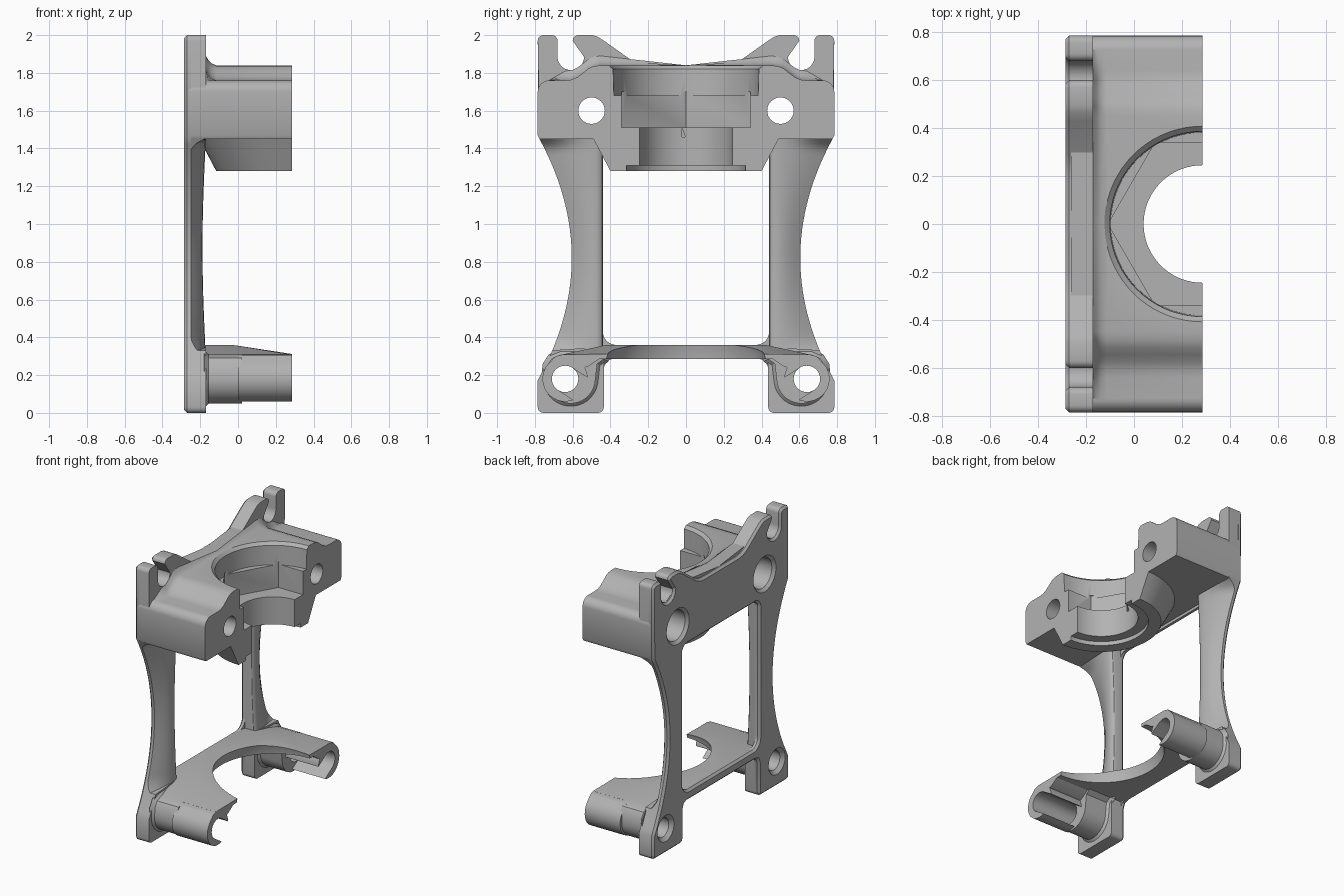
import bpy, bmesh, math
from math import sin, cos, radians, pi

cube = bpy.data.objects.get("Cube")
if cube:
    bpy.data.objects.remove(cube, do_unlink=True)

grey = bpy.data.materials.new("plain_grey")
grey.use_nodes = True
grey.diffuse_color = (0.45, 0.45, 0.45, 1)
grey.node_tree.nodes["Principled BSDF"].inputs["Base Color"].default_value = (0.45, 0.45, 0.45, 1)

FRONT, BACK, PLATE = 0.285, -0.285, -0.17
parts = []


def loft(name, rings):
    """Closed solid through a list of equal-length rings of 3D points."""
    bm = bmesh.new()
    loops = [[bm.verts.new(p) for p in ring] for ring in rings]
    n = len(loops[0])
    for a, b in zip(loops, loops[1:]):
        for i in range(n):
            j = (i + 1) % n
            bm.faces.new((a[i], a[j], b[j], b[i]))
    bm.faces.new(loops[0])
    bm.faces.new(loops[-1])
    bmesh.ops.recalc_face_normals(bm, faces=bm.faces)
    mesh = bpy.data.meshes.new(name)
    bm.to_mesh(mesh)
    bm.free()
    mesh.materials.append(grey)
    ob = bpy.data.objects.new(name, mesh)
    bpy.context.collection.objects.link(ob)
    parts.append(ob)
    return ob


def arc(cy, cz, r, a0, a1, n=8):
    angles = [radians(a0 + (a1 - a0) * i / n) for i in range(n + 1)]
    return [(cy + r * cos(a), cz + r * sin(a)) for a in angles]


def inset(pts, d):
    """Move a counter-clockwise outline inwards by d."""
    out = []
    for i, p in enumerate(pts):
        q, r = pts[i - 1], pts[(i + 1) % len(pts)]
        n1, n2 = [(-(b[1] - a[1]) / math.dist(a, b), (b[0] - a[0]) / math.dist(a, b))
                  for a, b in ((q, p), (p, r))]
        k = d / max(0.4, 1 + n1[0] * n2[0] + n1[1] * n2[1])
        out.append((p[0] + k * (n1[0] + n2[0]), p[1] + k * (n1[1] + n2[1])))
    return out


def prism(name, pts, x0, x1, chamfer=0, side=1):
    """Extrude a (y, z) outline along x, with a bevel (or flare) at x0."""
    levels = [(x0, pts), (x1, pts)]
    if chamfer:
        levels = [(x0, inset(pts, chamfer)), (x0 + abs(chamfer), pts), (x1, pts)]
    return loft(name, [[(x, side * y, z) for y, z in ring] for x, ring in levels])


def turned(name, profile, n=72):
    """Solid turned about the vertical axis of the bore; profile is (r, z)."""
    return loft(name, [[(FRONT + r * cos(2 * pi * i / n), r * sin(2 * pi * i / n), z)
                        for i in range(n)] for r, z in profile])


def mirrored(half):
    return half + [(-y, z) for y, z in reversed(half) if y > 0]


def cut(targets, cutters):
    for ob in targets:
        bpy.context.view_layer.objects.active = ob
        for c in cutters:
            mod = ob.modifiers.new("cut", "BOOLEAN")
            mod.operation, mod.solver, mod.object = "DIFFERENCE", "EXACT", c
            bpy.ops.object.modifier_apply(modifier=mod.name)
    for c in cutters:
        parts.remove(c)
        bpy.data.objects.remove(c, do_unlink=True)


def outer(z):
    """Waisted outer side of the frame."""
    return min(0.785, 0.605 + 0.43 * (z - 0.82) ** 2)


# Outlines of the foot, the waisted side and the slotted top
foot = arc(0.465, 0.03, 0.03, 180, 270, 4) + arc(0.755, 0.03, 0.03, 270, 360, 4)
side_line = [(outer(z), z) for z in [0.17 + 1.29 * i / 32 for i in range(33)]]
ears = (arc(0.755, 1.97, 0.03, 0, 90, 4) + arc(0.71, 1.97, 0.03, 90, 180, 4)
        + arc(0.61, 1.885, 0.07, 0, -180, 16) + arc(0.57, 1.97, 0.03, 0, 90, 4)
        + [(0.495, 2), (0.465, 1.99), (0.43, 1.967), (0.29, 1.868), (0.245, 1.847),
           (0.2, 1.84), (0, 1.84)])

# Back plate with its window
plate = prism("back_plate", mirrored([(0, 0.285), (0.39, 0.285), (0.42, 0.275), (0.435, 0.24)]
              + foot + side_line + ears), BACK, -0.25, 0.015)
window = (arc(-0.37, 0.43, 0.07, 180, 270) + arc(0.37, 0.43, 0.07, 270, 360)
          + arc(0.39, 1.38, 0.05, 0, 90) + arc(-0.39, 1.38, 0.05, 90, 180))
cut([plate], [prism("window_cutter", window, -0.3, 0, -0.03)])

# Head plate and the clamp block in front of it
head = prism("head_plate", mirrored([(0, 1.45), (outer(1.45), 1.45)] + ears), -0.262, PLATE)
block_half = ([(0, 1.45), (0.775, 1.45), (0.785, 1.47)] + arc(0.725, 1.7, 0.06, 0, 90)
              + [(0.64, 1.76), (0.605, 1.764), (0.575, 1.778), (0.545, 1.8), (0.515, 1.824),
                 (0.485, 1.836), (0.45, 1.84), (0, 1.84)])
block_rings = []
for x, lift in ((-0.262, 0.05), (PLATE, 0.05), (-0.155, 0.025), (-0.14, 0.01), (-0.115, 0), (FRONT, 0)):
    block_rings.append([(x, y, z + (lift if 0.44 < abs(y) < 0.7 and z > 1.5 else 0))
                        for y, z in mirrored(block_half)])
block = loft("clamp_block", block_rings)

# Half-round tapered boss under the block
boss = loft("bore_boss", [[(FRONT + r * cos(a), r * sin(a), z)
                           for a in [pi / 2 + pi * i / 40 for i in range(41)]]
                          for r, z in ((0.4, 1.28), (0.495, 1.46))])

# Stepped bore with a hexagonal pocket
cut([block, boss], [
    turned("bore_cutter", [(0.245, 1.2), (0.245, 1.6)]),
    turned("hexagon_cutter", [(0.393, 1.51), (0.393, 1.7)], 6),
    turned("top_cutter", [(0.382, 1.68), (0.386, 1.82), (0.41, 1.842), (0.41, 1.95)]),
    turned("recess_cutter", [(0.315, 1.2), (0.315, 1.31)])])

# Legs: thin outside, thicker and rounded towards the window
for s, label in ((1, "left"), (-1, "right")):
    rings = []
    for i in range(41):
        z = 0.29 + 1.165 * i / 40
        f = max(0, 1 - (z - 0.29) / 0.12, 1 - (1.455 - z) / 0.07) ** 2
        xo, yo = -0.25 + 0.08 * f, outer(z)
        xi = -0.17 - 0.018 * sin(pi * i / 40)
        section = [(-0.265, yo), (xo, yo)]
        section += [(xo + (xi - xo) * sin(t * pi / 2), yo + (0.475 - yo) * t)
                    for t in (0.2, 0.4, 0.6, 0.8, 1)]
        section += [(xi - 0.004, 0.457), (xi - 0.014, 0.445), (xi - 0.03, 0.44), (-0.265, 0.44)]
        rings.append([(x, s * y, z) for x, y in section])
    loft(label + "_leg", rings)

# Lower shelf with its round cut-out
shelf_rings = []
for x, top in ((-0.262, 0.36), (-0.03, 0.36), (FRONT, 0.312)):
    half = [(0, 0.285), (0.66, 0.285), (0.66, 0.308), (0.42, top), (0, top)]
    shelf_rings.append([(x, y, z) for y, z in mirrored(half)])
shelf = loft("lower_shelf", shelf_rings)
cut([shelf], [turned("shelf_cutter", [(0.42, 0.2), (0.42, 0.29), (0.4, 0.36), (0.4, 0.5)])])

# Feet, lower arms, grooves and screw holes
foot_line = foot + [p for p in side_line if p[1] < 0.36] + [(0.435, 0.35)]
root_line = ([(0.435, 0.285), (0.47, 0.26)] + arc(0.61, 0.18, 0.13, 190, 360, 16)
             + [(0.735, 0.25), (0.71, 0.29), (0.66, 0.31), (0.435, 0.31)])
arm_line = ([(0.43, 0.285), (0.46, 0.285), (0.52, 0.245)] + arc(0.64, 0.18, 0.12, 150, 410, 24)
            + [(0.69, 0.3), (0.65, 0.31), (0.43, 0.31)])
d = radians(213)
groove_line = arc(0.64, 0.18, 0.07, -57, 123, 16) + [
    (0.64 + 0.25 * cos(d) + k * cos(d - pi / 2), 0.18 + 0.25 * sin(d) + k * sin(d - pi / 2))
    for k in (0.07, -0.07)]
if math.dist(groove_line[-3], groove_line[-2]) > math.dist(groove_line[-3], groove_line[-1]):
    groove_line[-2:] = groove_line[:-3:-1]
for s, label in ((1, "left"), (-1, "right")):
    pad = prism(label + "_foot", foot_line, -0.262, PLATE, 0, s)
    root = prism(label + "_arm_root", root_line, -0.18, 0.02, -0.025, s)
    arm = prism(label + "_arm", arm_line, 0, FRONT, 0, s)
    cut([arm], [prism("groove_cutter", groove_line, 0.02, 0.4, 0, s)])
    cut([plate, pad, root, arm],
        [prism("lower_hole_cutter", arc(0.64, 0.18, 0.07, 0, 348.75, 31), -0.32, 0.4, -0.06, s)])
    cut([plate, head, block],
        [prism("upper_hole_cutter", arc(0.5, 1.6, 0.07, 0, 348.75, 31), -0.4, 0.4, 0, s),
         prism("counterbore_cutter", arc(0.5, 1.6, 0.11, 0, 348.75, 31), -0.31, -0.1, -0.045, s)])

# Smooth the curved walls and keep the edges crisp
bpy.ops.object.select_all(action="DESELECT")
for ob in parts:
    ob.select_set(True)
bpy.context.view_layer.objects.active = plate
bpy.ops.object.shade_smooth_by_angle(angle=radians(28))
